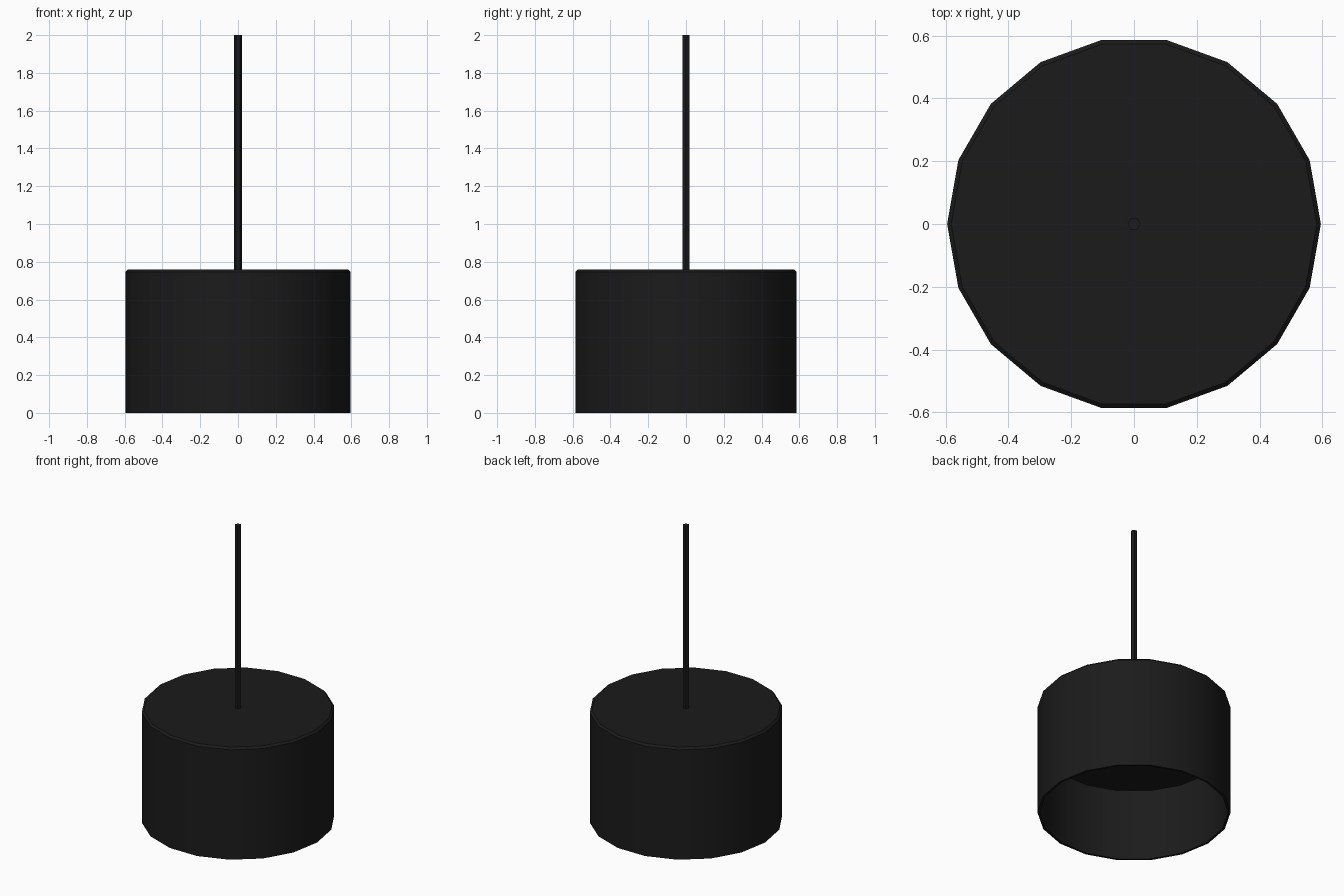
import bpy, bmesh, math

if "Cube" in bpy.data.objects:
    bpy.data.objects.remove(bpy.data.objects["Cube"])

mat = bpy.data.materials.new("matte_black")
mat.diffuse_color = (0.011, 0.011, 0.011, 1)
mat.use_nodes = True
mat.node_tree.nodes["Principled BSDF"].inputs["Base Color"].default_value = mat.diffuse_color


def lathe(name, profile, sides):
    """Revolve an (r, z) profile about z; r = 0 ends become poles."""
    bm = bmesh.new()
    verts = [bm.verts.new((r, 0, z)) for r, z in profile]
    edges = [bm.edges.new(pair) for pair in zip(verts, verts[1:])]
    bmesh.ops.spin(bm, geom=verts + edges, cent=(0, 0, 0), axis=(0, 0, 1),
                   angle=math.tau, steps=sides, use_duplicate=False)
    bmesh.ops.remove_doubles(bm, verts=bm.verts, dist=1e-4)
    bmesh.ops.recalc_face_normals(bm, faces=bm.faces)
    me = bpy.data.meshes.new(name)
    bm.to_mesh(me)
    bm.free()
    ob = bpy.data.objects.new(name, me)
    bpy.context.collection.objects.link(ob)
    me.materials.append(mat)
    bpy.ops.object.select_all(action='DESELECT')
    ob.select_set(True)
    bpy.context.view_layer.objects.active = ob
    bpy.ops.object.shade_smooth_by_angle(angle=math.radians(30))
    return ob


# Drum shade: chamfered top, thin wall, recessed inner ceiling
lathe("lamp_shade", [(0, 0.76), (0.582, 0.76), (0.595, 0.747), (0.595, 0),
                     (0.58, 0), (0.58, 0.485), (0, 0.485)], 18)

# Hexagonal hanging cord
lathe("hanging_cord", [(0, 2.0), (0.021, 2.0), (0.021, 0.755), (0, 0.755)], 6)
